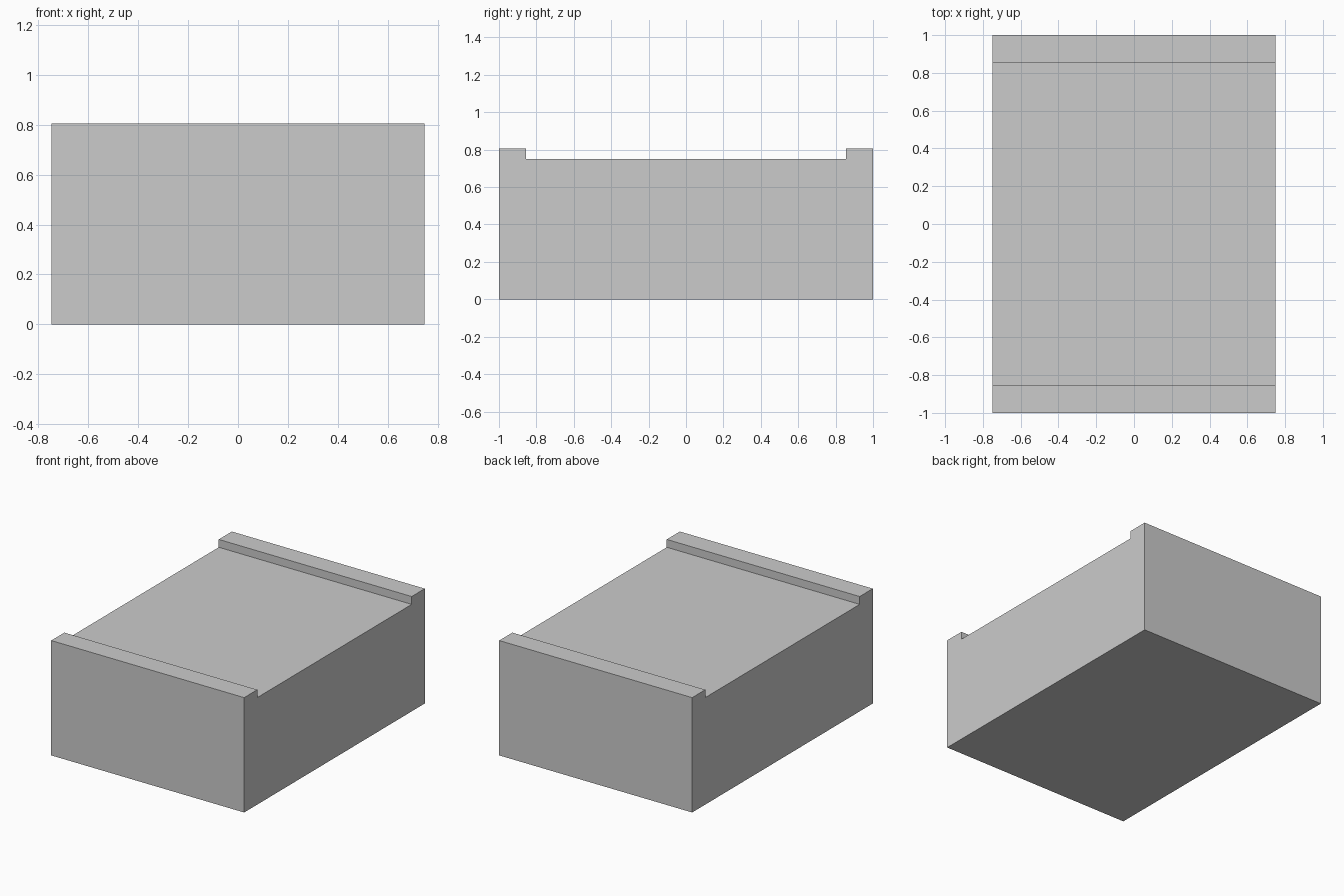
import bpy
import bmesh

if "Cube" in bpy.data.objects:
    bpy.data.objects.remove(bpy.data.objects["Cube"])

HALF_WIDTH = 0.748   # x
HALF_DEPTH = 1.0     # y
LIP_INNER = 0.855    # inner edge of each raised lip
DECK, TOP = 0.75, 0.805


def extrude_profile(name, points, half_width):
    """Extrude a closed (y, z) profile along x."""
    bm = bmesh.new()
    face = bm.faces.new([bm.verts.new((-half_width, y, z)) for y, z in points])
    result = bmesh.ops.extrude_face_region(bm, geom=[face])
    moved = [v for v in result["geom"] if isinstance(v, bmesh.types.BMVert)]
    bmesh.ops.translate(bm, verts=moved, vec=(2 * half_width, 0, 0))
    bmesh.ops.recalc_face_normals(bm, faces=bm.faces)
    mesh = bpy.data.meshes.new(name)
    bm.to_mesh(mesh)
    bm.free()
    obj = bpy.data.objects.new(name, mesh)
    bpy.context.collection.objects.link(obj)
    return obj


# Solid block with a raised lip along the front and back edges
half = [(HALF_DEPTH, 0), (HALF_DEPTH, TOP), (LIP_INNER, TOP), (LIP_INNER, DECK)]
profile = half + [(-y, z) for y, z in reversed(half)]
extrude_profile("lipped_block", profile, HALF_WIDTH)
